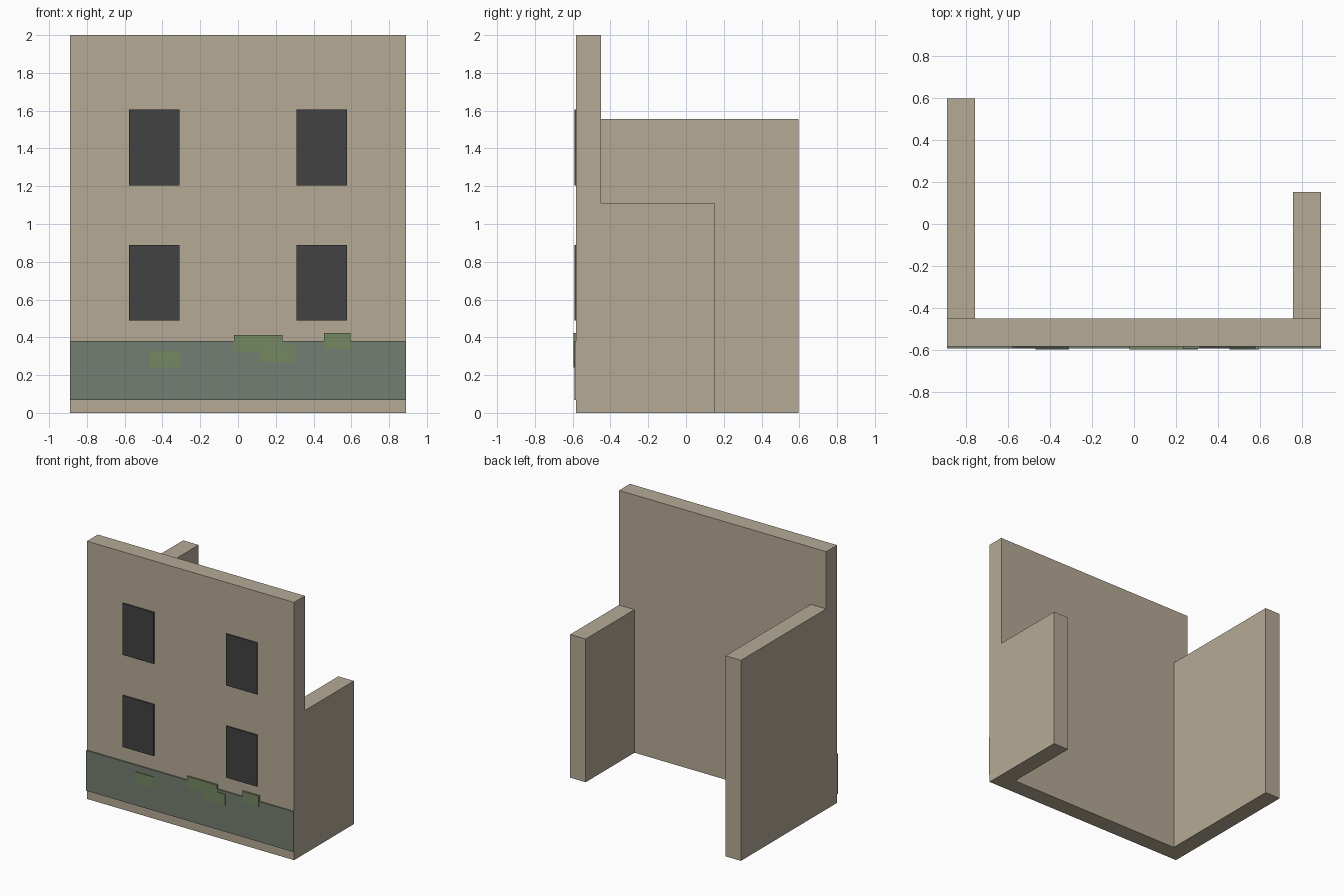
import bpy
import bmesh
from mathutils import Vector

cube = bpy.data.objects.get("Cube")
if cube:
    bpy.data.objects.remove(cube, do_unlink=True)


def material(name, srgb):
    linear = [((c / 255 + 0.055) / 1.055) ** 2.4 for c in srgb] + [1.0]
    mat = bpy.data.materials.new(name)
    mat.use_nodes = True
    mat.diffuse_color = linear
    bsdf = mat.node_tree.nodes["Principled BSDF"]
    bsdf.inputs["Base Color"].default_value = linear
    bsdf.inputs["Roughness"].default_value = 0.9
    return mat


def box(name, mat, x, y, z):
    """Box spanning the given (low, high) range on each axis."""
    low, high = (Vector(corner) for corner in zip(x, y, z))
    bm = bmesh.new()
    bmesh.ops.create_cube(bm, size=1)
    bmesh.ops.scale(bm, vec=high - low, verts=bm.verts)
    bmesh.ops.translate(bm, vec=(low + high) / 2, verts=bm.verts)
    mesh = bpy.data.meshes.new(name)
    bm.to_mesh(mesh)
    bm.free()
    mesh.materials.append(mat)
    obj = bpy.data.objects.new(name, mesh)
    bpy.context.collection.objects.link(obj)
    return obj


plaster = material("beige plaster", (181, 170, 150))
glass = material("dark opening", (66, 66, 66))
stone = material("grey green base", (117, 125, 114))
moss = material("moss green", (117, 135, 96))

HALF = 0.889        # half the facade width
THICK = 0.133       # wall thickness
FRONT, BACK = -0.582, -0.449

# Facade and the two broken side walls
box("front_wall", plaster, (-HALF, HALF), (FRONT, BACK), (0, 2))
box("right_side_wall", plaster, (-HALF, THICK - HALF), (BACK, 0.596), (0, 1.556))
box("left_side_wall", plaster, (HALF - THICK, HALF), (BACK, 0.151), (0, 1.111))

# Windows, two on each storey
for storey, sill in (("lower", 0.49), ("upper", 1.205)):
    for side, x in (("right", -0.444), ("left", 0.444)):
        box(f"{storey}_{side}_window", glass, (x - 0.133, x + 0.133),
            (FRONT - 0.0095, FRONT), (sill, sill + 0.4))

# Damp band along the foot of the facade
box("base_band", stone, (-HALF, HALF), (FRONT - 0.0095, FRONT), (0.067, 0.38))

# Moss patches lying over the band
patches = [
    ((-0.467, -0.31), (0.24, 0.33)),
    ((-0.022, 0.235), (0.325, 0.413)),
    ((0.115, 0.305), (0.27, 0.36)),
    ((0.455, 0.595), (0.338, 0.424)),
]
for i, (x, z) in enumerate(patches, 1):
    box(f"moss_patch_{i}", moss, x, (FRONT - 0.014, FRONT - 0.0045), z)
    # Backing keeps each patch seated on the wall
    box(f"moss_backing_{i}", moss, x, (FRONT - 0.0045, FRONT), z)
